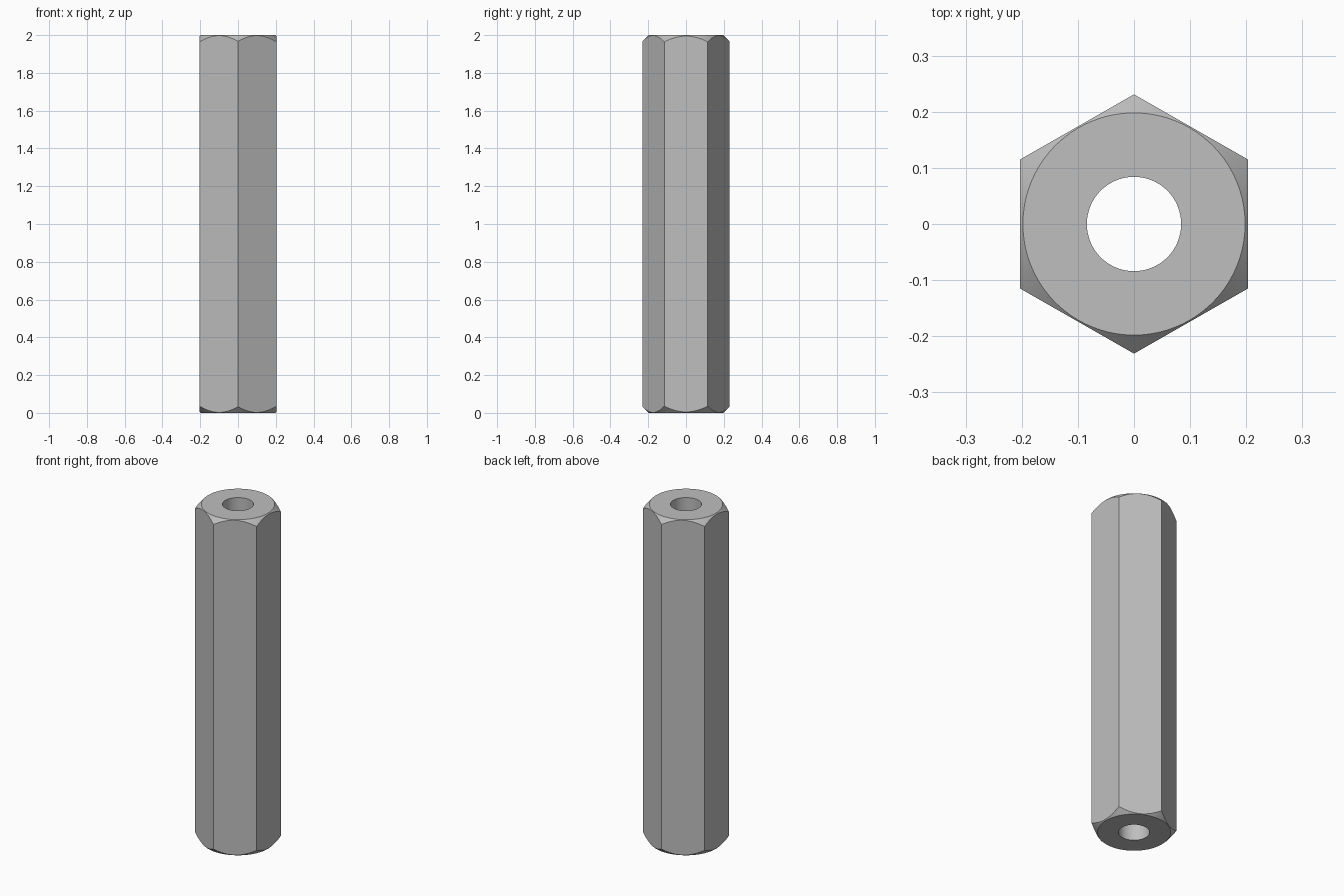
import bpy, bmesh, math
from mathutils import Vector

cube = bpy.data.objects.get("Cube")
if cube:
    bpy.data.objects.remove(cube, do_unlink=True)

LENGTH = 2.0
BORE_R = 0.084       # through hole
FACE_R = 0.198       # flat ring on each end
STEPS = 16           # samples along each hex side
HALF_X, HALF_SIDE, TIP_Y = 0.203, 0.115, 0.231

# Hexagon outline with points on the y axis
corners = [Vector(c) for c in (
    (0, TIP_Y), (-HALF_X, HALF_SIDE), (-HALF_X, -HALF_SIDE),
    (0, -TIP_Y), (HALF_X, -HALF_SIDE), (HALF_X, HALF_SIDE))]
outline = [corners[i].lerp(corners[(i + 1) % 6], s / STEPS)
           for i in range(6) for s in range(STEPS)]
count = len(outline)

bm = bmesh.new()


def circle(radius, z):
    return [bm.verts.new((*(p.normalized() * radius), z)) for p in outline]


def hex_ring(top):
    # 45 degree conical chamfer: the further from the axis, the deeper the cut
    ring = []
    for p in outline:
        drop = p.length - FACE_R
        ring.append(bm.verts.new((p.x, p.y, LENGTH - drop if top else drop)))
    return ring


# Closed loop of rings: bore, end face, chamfer, walls, chamfer, end face
rings = [circle(BORE_R, 0), circle(BORE_R, LENGTH), circle(FACE_R, LENGTH),
         hex_ring(True), hex_ring(False), circle(FACE_R, 0)]
for k, a in enumerate(rings):
    b = rings[(k + 1) % len(rings)]
    for i in range(count):
        j = (i + 1) % count
        bm.faces.new((a[i], a[j], b[j], b[i]))

# Merge the wall strips into six flat sides
strips = [bm.edges.get((rings[3][i], rings[4][i])) for i in range(count) if i % STEPS]
bmesh.ops.dissolve_edges(bm, edges=strips, use_verts=False)
bmesh.ops.recalc_face_normals(bm, faces=bm.faces)

mesh = bpy.data.meshes.new("hex_standoff")
bm.to_mesh(mesh)
bm.free()
standoff = bpy.data.objects.new("hex_standoff", mesh)
bpy.context.collection.objects.link(standoff)

# Plain grey metal
grey = bpy.data.materials.new("grey_metal")
grey.use_nodes = True
colour = (0.52, 0.52, 0.52, 1)
grey.diffuse_color = colour
grey.node_tree.nodes["Principled BSDF"].inputs["Base Color"].default_value = colour
mesh.materials.append(grey)

# Smooth bore and chamfers, sharp edges elsewhere
bpy.ops.object.select_all(action="DESELECT")
standoff.select_set(True)
bpy.context.view_layer.objects.active = standoff
bpy.ops.object.shade_smooth_by_angle(angle=math.radians(25))
